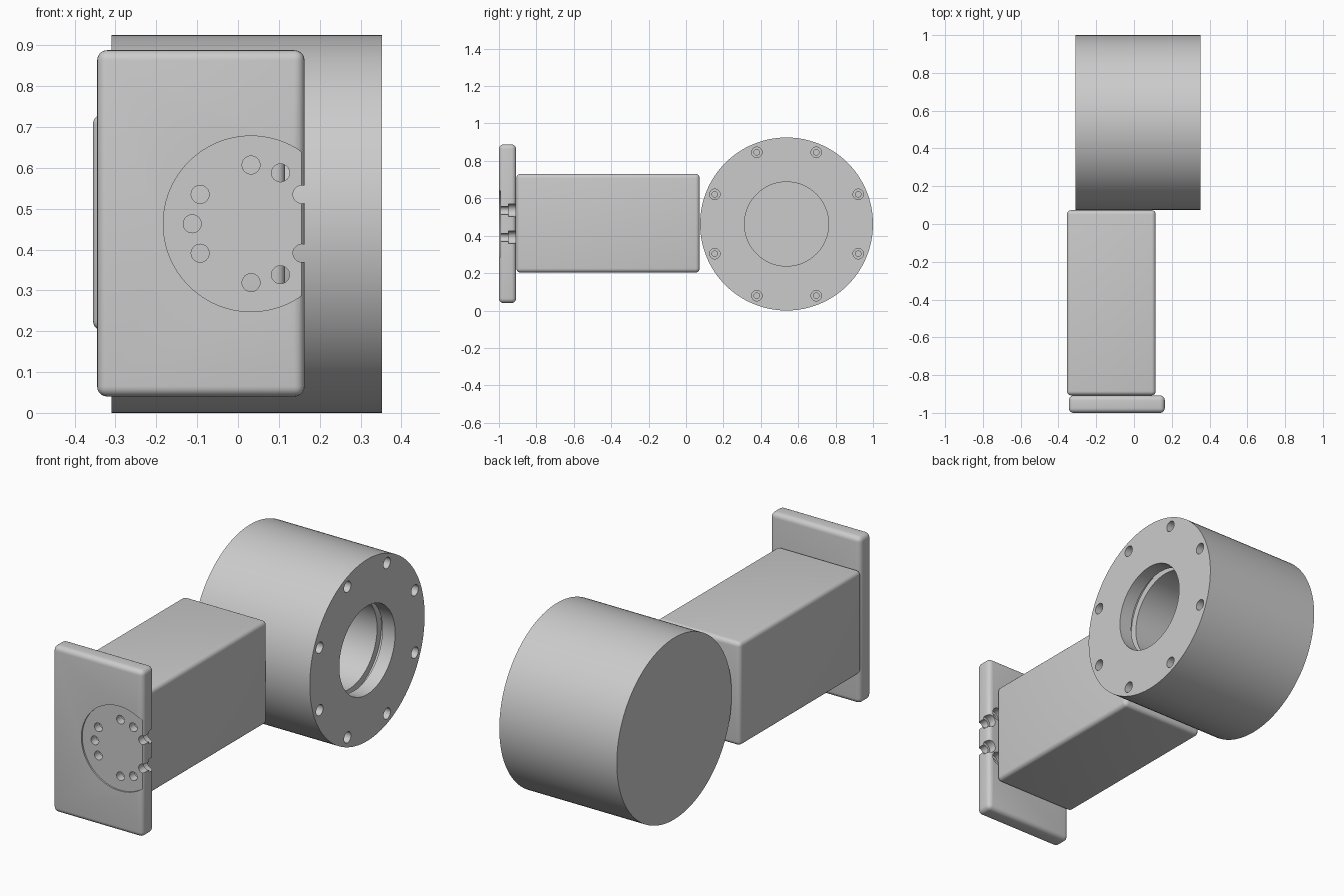
import bpy, bmesh, math
from mathutils import Matrix, Vector

cube = bpy.data.objects.get("Cube")
if cube:
    bpy.data.objects.remove(cube, do_unlink=True)

grey = bpy.data.materials.new("plain grey")
grey.use_nodes = True
grey.diffuse_color = (0.6, 0.6, 0.6, 1)
grey.node_tree.nodes["Principled BSDF"].inputs["Base Color"].default_value = grey.diffuse_color


def make_object(name, bm):
    bmesh.ops.recalc_face_normals(bm, faces=bm.faces)
    mesh = bpy.data.meshes.new(name)
    bm.to_mesh(mesh)
    bm.free()
    mesh.materials.append(grey)
    obj = bpy.data.objects.new(name, mesh)
    bpy.context.collection.objects.link(obj)
    return obj


def rounded_box(name, low, high, radius):
    low, high = Vector(low), Vector(high)
    bm = bmesh.new()
    bmesh.ops.create_cube(bm, size=1)
    bmesh.ops.scale(bm, vec=high - low, verts=bm.verts)
    bmesh.ops.translate(bm, vec=(low + high) / 2, verts=bm.verts)
    bmesh.ops.bevel(bm, geom=bm.edges[:], offset=radius, segments=5,
                    profile=0.5, affect='EDGES')
    return make_object(name, bm)


def lathe(bm, profile, matrix, sides):
    """Revolve (radius, height) points about local z; both ends are capped."""
    rings = []
    for r, h in profile:
        ring = []
        for i in range(sides):
            a = 2 * math.pi * i / sides
            ring.append(bm.verts.new(matrix @ Vector((r * math.cos(a), r * math.sin(a), h))))
        rings.append(ring)
    for a, b in zip(rings, rings[1:]):
        for i in range(sides):
            j = (i + 1) % sides
            bm.faces.new((a[i], a[j], b[j], b[i]))
    bm.faces.new(rings[0])
    bm.faces.new(rings[-1])


def cut(target, bm):
    cutter = make_object("cutter", bm)
    cutter.hide_render = True
    mod = target.modifiers.new("cut", 'BOOLEAN')
    mod.operation = 'DIFFERENCE'
    mod.solver = 'EXACT'
    mod.object = cutter
    activate(target)
    bpy.ops.object.modifier_apply(modifier=mod.name)
    bpy.data.objects.remove(cutter, do_unlink=True)


def activate(obj):
    bpy.ops.object.select_all(action='DESELECT')
    obj.select_set(True)
    bpy.context.view_layer.objects.active = obj


def smooth(obj):
    activate(obj)
    bpy.ops.object.shade_smooth_by_angle(angle=math.radians(30))


# Arm between the mounting plate and the drum
arm = rounded_box("arm", (-0.355, -0.907, 0.203), (0.115, 0.073, 0.73), 0.022)

# Mounting plate with a shallow round recess and stepped screw holes
plate = rounded_box("mounting_plate", (-0.345, -1, 0.04), (0.163, -0.908, 0.888), 0.025)
face_y = Matrix.Rotation(math.pi / 2, 4, 'X')   # local z points to -y
centre = Vector((0.032, 0, 0.463))
bm = bmesh.new()
lathe(bm, [(0.215, 0.992), (0.215, 1.05)], Matrix.Translation(centre) @ face_y, 96)
cut(plate, bm)

bm = bmesh.new()
for degrees in (30, 60, 90, 150, 180, 210, 270, 300, 330):
    a = math.radians(degrees)
    spot = centre + 0.144 * Vector((math.cos(a), 0, math.sin(a)))
    lathe(bm, [(0.034, 0.88), (0.034, 0.95), (0.022, 0.95), (0.022, 1.05)],
          Matrix.Translation(spot) @ face_y, 32)
cut(plate, bm)

# Drum lying along x, with a grooved bore open on its left side
face_x = Matrix.Rotation(math.pi / 2, 4, 'Y')   # local z points to +x
axis = Vector((0, 0.5375, 0.4625))
bm = bmesh.new()
lathe(bm, [(0.225, -0.24), (0.225, 0.25), (0.26, 0.25), (0.26, 0.28),
           (0.225, 0.28), (0.225, 0.352), (0.4625, 0.352), (0.4625, -0.31)],
      Matrix.Translation(axis) @ face_x, 128)
drum = make_object("drum", bm)

# Ring of stepped bolt holes around the bore
bm = bmesh.new()
for k in range(8):
    a = math.radians(22.5 + 45 * k)
    spot = axis + 0.415 * Vector((0, math.cos(a), math.sin(a)))
    lathe(bm, [(0.015, 0.24), (0.015, 0.315), (0.028, 0.315), (0.028, 0.4)],
          Matrix.Translation(spot) @ face_x, 24)
cut(drum, bm)

for part in (arm, plate, drum):
    smooth(part)
